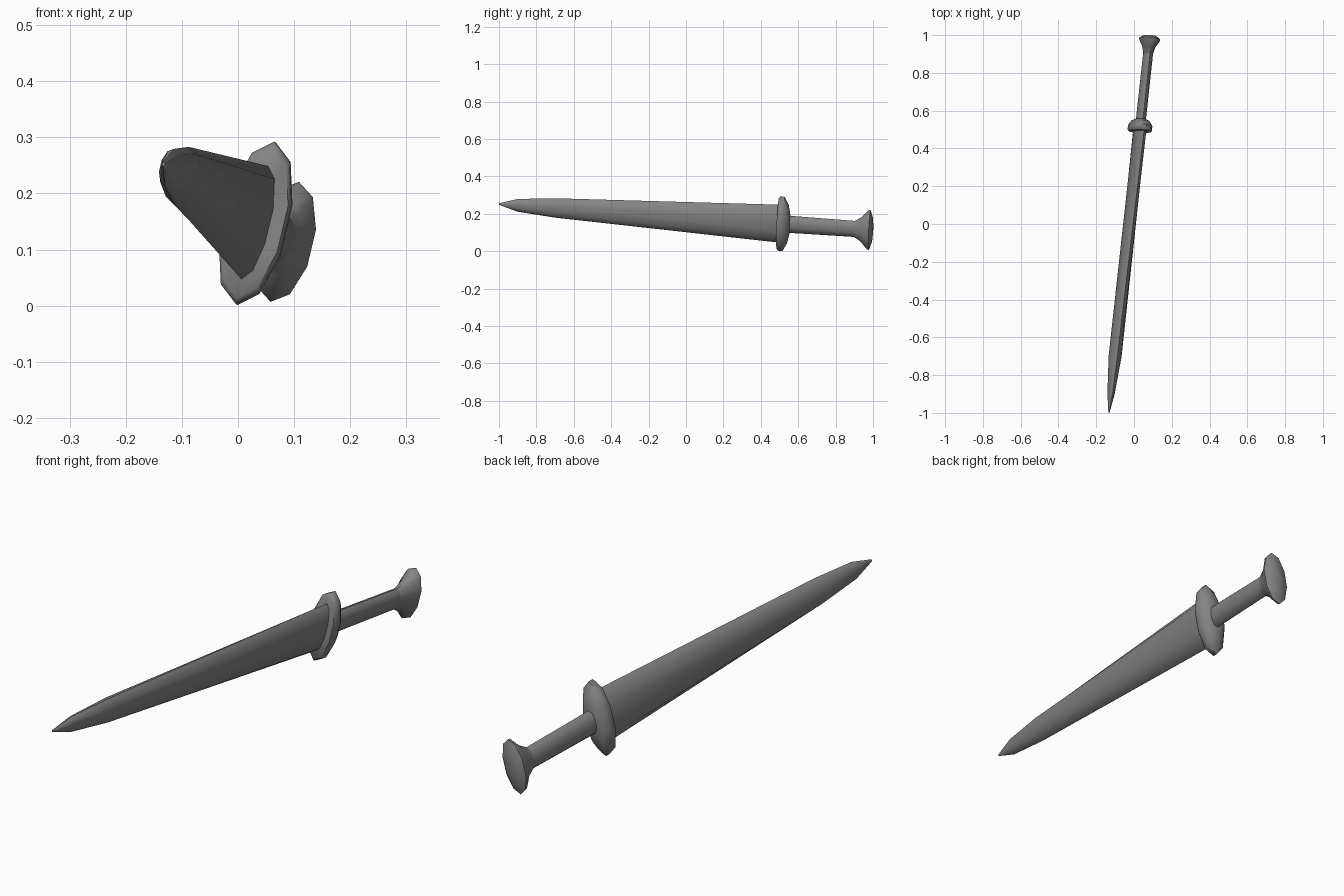
import bpy
import bmesh
import math
from mathutils import Vector

if "Cube" in bpy.data.objects:
    bpy.data.objects.remove(bpy.data.objects["Cube"])

SIDES = 10

# The weapon lies along a slightly slanted axis; rings are ellipses square to it
AXIS = Vector((0.109, 1.0, -0.07)).normalized()
WIDE = Vector((0.23, 0.043, 0.973)).normalized()   # along the blade's width
THIN = AXIS.cross(WIDE).normalized()               # across its thickness

steel = bpy.data.materials.new("dull_steel_grey")
steel.diffuse_color = (0.23, 0.23, 0.23, 1.0)
steel.use_nodes = True
steel.node_tree.nodes["Principled BSDF"].inputs["Base Color"].default_value = steel.diffuse_color


def centre(y):
    """Point on the slanted axis at depth y."""
    return Vector((0.033 + 0.109 * (y - 0.52), y, 0.146 - 0.07 * (y - 0.52)))


def loft(name, rings, angle=50):
    """Skin elliptical rings given as (y, half width, half thickness)."""
    bm = bmesh.new()
    loops = []
    for y, a, b in rings:
        loop = []
        for i in range(SIDES):
            t = 2 * math.pi * i / SIDES
            loop.append(bm.verts.new(
                centre(y) + WIDE * a * math.cos(t) + THIN * b * math.sin(t)))
        loops.append(loop)
    for p, q in zip(loops, loops[1:]):
        for i in range(SIDES):
            j = (i + 1) % SIDES
            bm.faces.new((p[i], p[j], q[j], q[i]))
    bm.faces.new(loops[0])
    bm.faces.new(loops[-1])
    bmesh.ops.recalc_face_normals(bm, faces=bm.faces)
    mesh = bpy.data.meshes.new(name)
    bm.to_mesh(mesh)
    bm.free()
    mesh.materials.append(steel)
    obj = bpy.data.objects.new(name, mesh)
    bpy.context.collection.objects.link(obj)
    bpy.ops.object.select_all(action='DESELECT')
    obj.select_set(True)
    bpy.context.view_layer.objects.active = obj
    bpy.ops.object.shade_smooth_by_angle(angle=math.radians(angle))
    return obj


# Long blade, narrowing to a short point
loft("blade", [(-1.0, 0.004, 0.003), (-0.9, 0.035, 0.018),
               (-0.7, 0.053, 0.033), (0.5, 0.104, 0.028)])

# Oval guard, flat towards the blade and domed towards the grip
loft("guard", [(0.49, 0.137, 0.054), (0.498, 0.149, 0.059),
               (0.522, 0.149, 0.058), (0.545, 0.105, 0.045),
               (0.556, 0.046, 0.025)])

# Oval grip
loft("grip", [(0.54, 0.047, 0.025), (0.91, 0.044, 0.025)])

# Flared pommel with a low domed end
loft("pommel", [(0.9, 0.044, 0.025), (0.935, 0.066, 0.031),
                (0.972, 0.108, 0.051), (0.982, 0.11, 0.052),
                (0.996, 0.07, 0.034), (1.0, 0.02, 0.01)])
